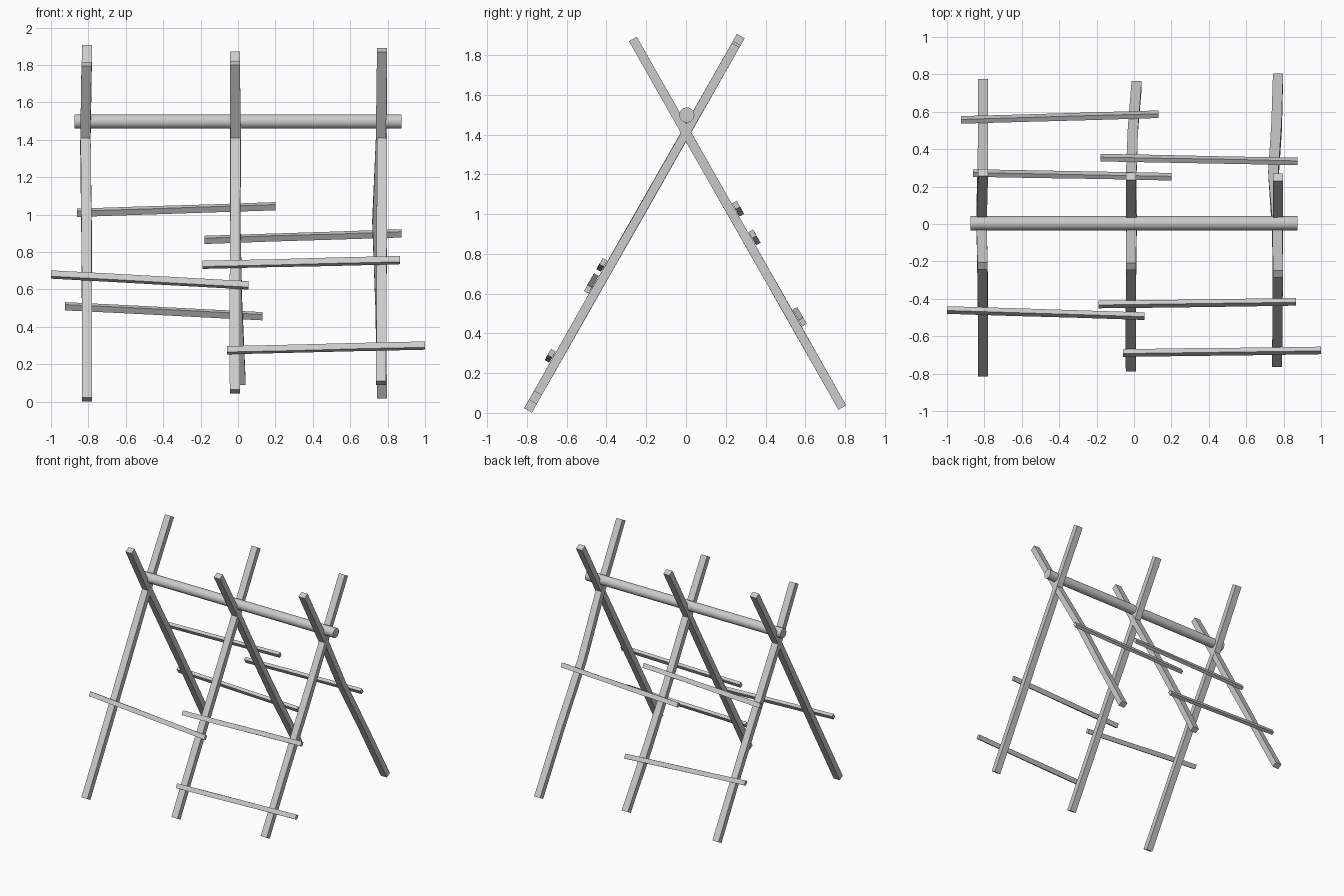
import bpy, bmesh, math, random
from mathutils import Vector

if "Cube" in bpy.data.objects:
    bpy.data.objects.remove(bpy.data.objects["Cube"])

random.seed(4)
SLOPE = 1.759                      # rise over run of the leaning legs
CROSS = 1.41                       # height where the legs cross
ANG = math.atan(SLOPE)
X = Vector((1, 0, 0))


def lean(side):
    """Along-leg and outward directions; side -1 = front feet, 1 = back feet."""
    along = Vector((0, -side * math.cos(ANG), math.sin(ANG)))
    out = Vector((0, side * math.sin(ANG), math.cos(ANG)))
    return along, out


def on_leg(side, x, z, lift=0.0):
    """Point at height z on the leg plane, lifted outward horizontally."""
    return Vector((x, side * ((CROSS - z) / SLOPE + lift), z))


def beam(name, pts, a, b, jitter=0.0):
    """Sweep a rectangle (half vectors a, b) through pts, slightly hand-hewn."""
    bm = bmesh.new()
    rings = []
    for i, p in enumerate(pts):
        j = jitter if 0 < i < len(pts) - 1 else 0.0
        ring = []
        for s, t in ((-1, -1), (1, -1), (1, 1), (-1, 1)):
            s *= 1 + random.uniform(-j, j)
            t *= 1 + random.uniform(-j, j)
            ring.append(bm.verts.new(p + a * s + b * t))
        rings.append(ring)
    for r0, r1 in zip(rings, rings[1:]):
        for k in range(4):
            bm.faces.new((r0[k], r0[(k + 1) % 4], r1[(k + 1) % 4], r1[k]))
    bm.faces.new(rings[0][::-1])
    bm.faces.new(rings[-1])
    bmesh.ops.recalc_face_normals(bm, faces=bm.faces)
    me = bpy.data.meshes.new(name)
    bm.to_mesh(me)
    bm.free()
    ob = bpy.data.objects.new(name, me)
    bpy.context.collection.objects.link(ob)
    return ob


# Crossed legs: name, side, bottom z, top z, x at evenly spaced stations up the leg
legs = [
    ("front_leg_left", -1, 0.012, 1.895, (-.807, -.807, -.81, -.815, -.807)),
    ("front_leg_middle", -1, 0.055, 1.86, (-.017, -.017, -.015, -.015, -.017)),
    ("front_leg_right", -1, 0.10, 1.85, (.765, .767, .77, .77, .77)),
    ("back_leg_left", 1, 0.08, 1.805, (-.807, -.807, -.81, -.817, -.81)),
    ("back_leg_middle", 1, 0.10, 1.81, (.014, -.005, -.015, -.012, -.017)),
    ("back_leg_right", 1, 0.027, 1.88, (.77, .763, .745, .765, .77)),
]
for name, side, z0, z1, xs in legs:
    along, out = lean(side)
    n = len(xs) - 1
    pts = [on_leg(side, x, z0 + (z1 - z0) * i / n) for i, x in enumerate(xs)]
    beam(name, pts, X * 0.027, out * 0.0225, 0.06)

# Cross slats fixed to the outside of the legs: side, x range, z at both ends
slats = [
    ("front_slat_left", -1, -1.0, 0.055, 0.68, 0.622),
    ("front_slat_right", -1, -0.19, 0.865, 0.732, 0.757),
    ("front_slat_low", -1, -0.06, 1.0, 0.275, 0.30),
    ("back_slat_high", 1, -0.86, 0.20, 1.01, 1.045),
    ("back_slat_right", 1, -0.18, 0.875, 0.865, 0.90),
    ("back_slat_low", 1, -0.925, 0.13, 0.51, 0.457),
]
for name, side, x0, x1, z0, z1 in slats:
    along, out = lean(side)
    pts = [on_leg(side, x0 + (x1 - x0) * f, z0 + (z1 - z0) * f, 0.045)
           for f in (0, 0.33, 0.66, 1)]
    beam(name, pts, along * 0.018, out * 0.013, 0.08)

# Round ridge pole resting in the crossings
bpy.ops.mesh.primitive_cylinder_add(vertices=24, radius=0.038, depth=1.75,
                                    location=(0, 0.004, 1.498),
                                    rotation=(0, math.pi / 2, 0))
bpy.context.object.name = "ridge_pole"
bpy.ops.object.shade_smooth_by_angle()
